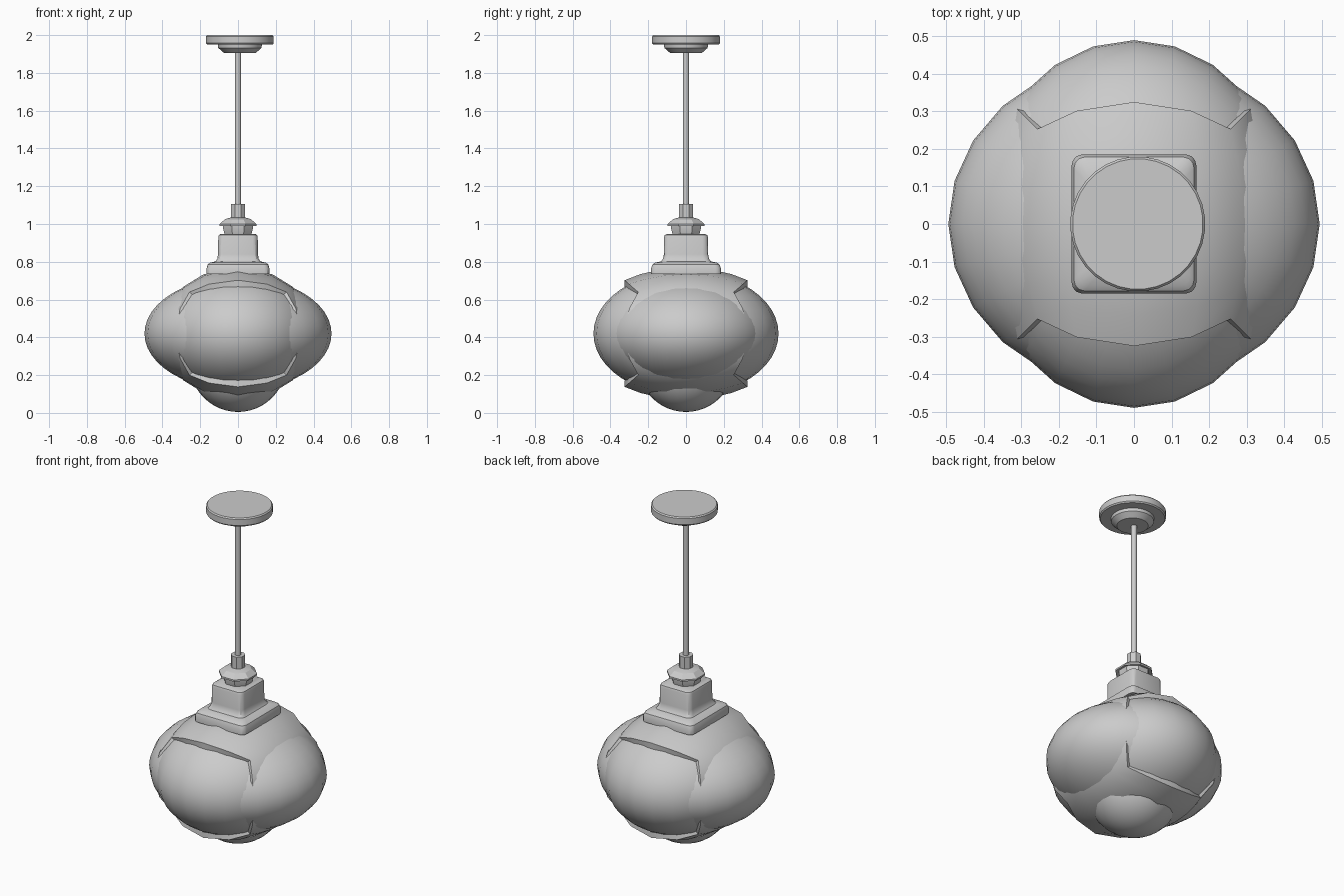
import bpy, bmesh
from math import sin, cos, pi, sqrt, radians

if "Cube" in bpy.data.objects:
    bpy.data.objects.remove(bpy.data.objects["Cube"])

CZ = 0.42  # height of the globe centre


def finish(name, bm, angle=35):
    bmesh.ops.recalc_face_normals(bm, faces=bm.faces)
    me = bpy.data.meshes.new(name)
    bm.to_mesh(me)
    bm.free()
    ob = bpy.data.objects.new(name, me)
    bpy.context.collection.objects.link(ob)
    bpy.context.view_layer.objects.active = ob
    ob.select_set(True)
    bpy.ops.object.shade_smooth_by_angle(angle=radians(angle))
    ob.select_set(False)
    return ob


def loft(name, outline, profile, x=0, xs=1, angle=35):
    """Stack scaled copies of a flat outline along (scale, z) profile points."""
    bm = bmesh.new()
    rings = [[bm.verts.new((x + xs * px, py, z)) for px, py in outline(r)] for r, z in profile]
    for a, b in zip(rings, rings[1:]):
        for i in range(len(a)):
            j = (i + 1) % len(a)
            bm.faces.new((a[i], a[j], b[j], b[i]))
    bm.faces.new(rings[0])
    bm.faces.new(rings[-1])
    return finish(name, bm, angle)


def circle(n):
    return lambda r: [(r * cos(2 * pi * (i + .5) / n), r * sin(2 * pi * (i + .5) / n)) for i in range(n)]


def rounded_square(r, c=0.03):
    pts = []
    for k, (sx, sy) in enumerate([(1, 1), (-1, 1), (-1, -1), (1, -1)]):
        for s in range(4):
            a = k * pi / 2 + s * pi / 6
            pts.append((sx * (r - c) + c * cos(a), sy * (r - c) + c * sin(a)))
    return pts


def ellipsoid(name, radii, z):
    bm = bmesh.new()
    bmesh.ops.create_uvsphere(bm, u_segments=24, v_segments=24, radius=1)
    for v in bm.verts:
        v.co = (v.co.x * radii[0], v.co.y * radii[1], v.co.z * radii[2] + z)
    return finish(name, bm, 60)


# Glass lobes bulging out of the sides, front/back and bottom
ellipsoid("side_glass", (.495, .445, .30), CZ)
ellipsoid("front_back_glass", (.42, .49, .33), CZ)
ellipsoid("bottom_glass", (.255, .255, .255), .26)

# Shell: cube-sphere band, open at front and back, with a thick rim
N, M, K = 4, 6, .733
square = []
for s in range(N):
    square.append((-1 + 2 * s / N, 1))
square += [(1, 1 - 2 * s / N) for s in range(N)]
square += [(1 - 2 * s / N, -1) for s in range(N)]
square += [(-1, -1 + 2 * s / N) for s in range(N)]
bm = bmesh.new()


def ring(t, f):
    out = []
    for u, w in square:
        d = sqrt(u * u + t * t + w * w)
        out.append(bm.verts.new((.41 * f * u / d, .55 * t / d, CZ + .35 * f * w / d)))
    return out


ts = [K * (2 * i / M - 1) for i in range(M + 1)]
rings = [ring(t, 1) for t in ts] + [ring(t, .88) for t in reversed(ts)]
for k in range(len(rings)):
    a, b = rings[k], rings[(k + 1) % len(rings)]
    for i in range(len(a)):
        j = (i + 1) % len(a)
        bm.faces.new((a[i], a[j], b[j], b[i]))
finish("globe_shell", bm, 40)

# Square socket housing with flared base
loft("socket_housing", rounded_square,
     [(.185, .735), (.185, .765), (.178, .785), (.165, .795), (.132, .802), (.122, .815),
      (.117, .84), (.116, .93), (.112, .942), (.10, .948)], xs=.9, angle=30)

# Faceted neck, ferrule and rod
loft("neck_cup", circle(8), [(.075, .94), (.085, .975), (.085, .995), (.105, .99),
                             (.105, 1.0), (.075, 1.025), (.04, 1.035)], angle=20)
loft("ferrule", circle(8), [(.039, 1.02), (.039, 1.105)], angle=20)
loft("rod", circle(8), [(.017, 1.09), (.017, 1.93)], angle=50)

# Ceiling canopy
loft("canopy", circle(32), [(.085, 1.906), (.092, 1.912), (.115, 1.932), (.117, 1.95), (.174, 1.95),
                            (.18, 1.957), (.18, 1.993), (.174, 2.0)], x=.01)
